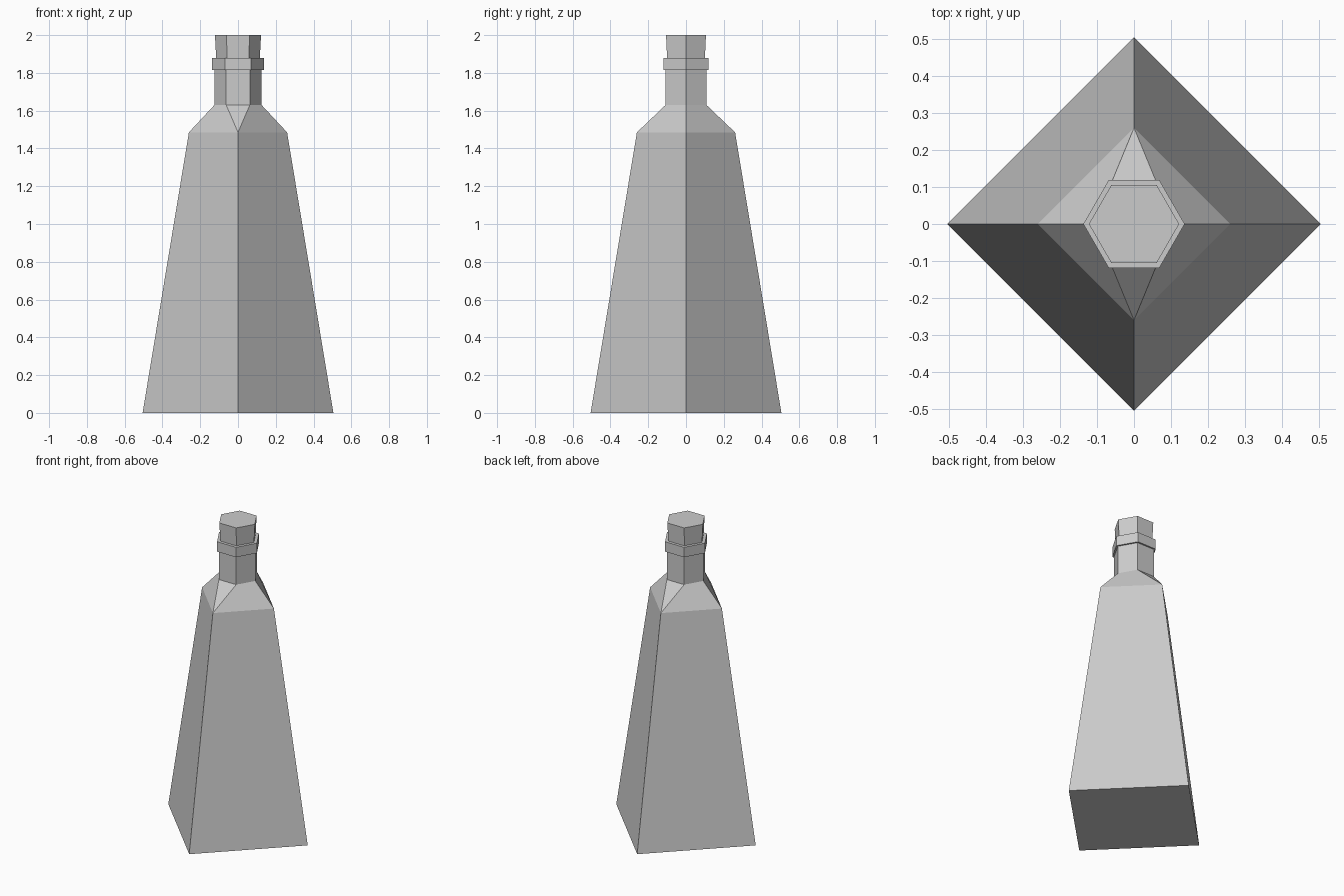
import bpy
import bmesh
import math

default = bpy.data.objects.get("Cube")
if default:
    bpy.data.objects.remove(default, do_unlink=True)

GREY = (0.6, 0.6, 0.6, 1.0)
grey = bpy.data.materials.new("plain grey")
grey.use_nodes = True
grey.diffuse_color = GREY
grey.node_tree.nodes["Principled BSDF"].inputs["Base Color"].default_value = GREY


def ring(bm, sides, radius, z):
    """Regular polygon of vertices with its first corner on +x."""
    step = math.tau / sides
    return [bm.verts.new((radius * math.cos(i * step), radius * math.sin(i * step), z))
            for i in range(sides)]


def bridge(bm, low, high):
    n = len(low)
    for i in range(n):
        j = (i + 1) % n
        bm.faces.new((low[i], low[j], high[j], high[i]))


def finish(bm, name):
    bmesh.ops.recalc_face_normals(bm, faces=bm.faces)
    mesh = bpy.data.meshes.new(name)
    bm.to_mesh(mesh)
    bm.free()
    mesh.materials.append(grey)
    bpy.context.collection.objects.link(bpy.data.objects.new(name, mesh))


def hex_prism(name, r_low, z_low, r_high, z_high):
    bm = bmesh.new()
    low, high = ring(bm, 6, r_low, z_low), ring(bm, 6, r_high, z_high)
    bridge(bm, low, high)
    bm.faces.new(low)
    bm.faces.new(high)
    finish(bm, name)


# Bottle: square tapered body, shoulder blending into a six-sided neck
bm = bmesh.new()
base = ring(bm, 4, 0.505, 0.0)
sq = ring(bm, 4, 0.26, 1.485)
hx = ring(bm, 6, 0.125, 1.63)
neck_top = ring(bm, 6, 0.125, 1.83)
bm.faces.new(base)
bridge(bm, base, sq)
bridge(bm, hx, neck_top)
bm.faces.new(neck_top)
for a, b, c, d in ((0, 1, 1, 0), (1, 2, 3, 2), (2, 3, 4, 3), (3, 0, 0, 5)):
    bm.faces.new((sq[a], sq[b], hx[c], hx[d]))
for corner, c, d in ((1, 2, 1), (3, 5, 4)):
    bm.faces.new((sq[corner], hx[c], hx[d]))
finish(bm, "bottle_body")

# Lip around the mouth, and the flared stopper
hex_prism("neck_lip", 0.137, 1.815, 0.137, 1.88)
hex_prism("stopper", 0.114, 1.85, 0.122, 2.0)
